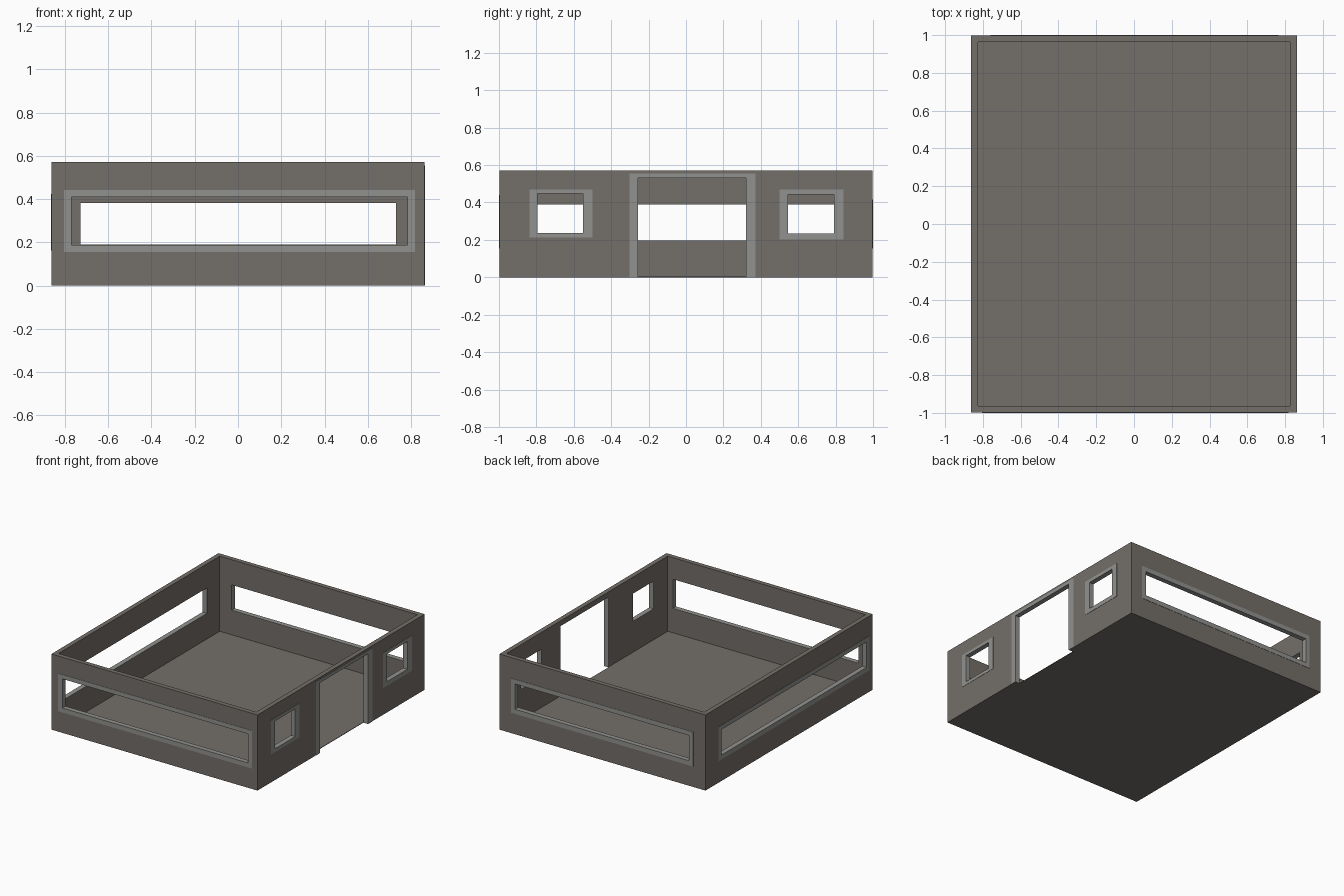
import bpy, bmesh

if "Cube" in bpy.data.objects:
    bpy.data.objects.remove(bpy.data.objects["Cube"])

X, Y, H = 0.862, 0.998, 0.572   # outer wall planes and height
T = 0.035                       # wall thickness
FLOOR = 0.004                   # floor slab thickness
P = 0.002                       # frame projection
L = 0.002                       # frame lining thickness


def material(name, rgb):
    m = bpy.data.materials.new(name)
    m.diffuse_color = (*rgb, 1)
    m.use_nodes = True
    m.node_tree.nodes["Principled BSDF"].inputs["Base Color"].default_value = m.diffuse_color
    return m


STONE = material("warm grey wall", (0.174, 0.156, 0.141))
TRIM = material("pale grey trim", (0.285, 0.290, 0.275))


def finish(name, bm, mat):
    bmesh.ops.recalc_face_normals(bm, faces=bm.faces[:])
    me = bpy.data.meshes.new(name)
    bm.to_mesh(me)
    bm.free()
    me.materials.append(mat)
    ob = bpy.data.objects.new(name, me)
    bpy.context.collection.objects.link(ob)
    return ob


def add_box(bm, lo, hi):
    verts = bmesh.ops.create_cube(bm, size=1)["verts"]
    for v in verts:
        for i in range(3):
            v.co[i] = (lo[i] + hi[i]) / 2 + v.co[i] * (hi[i] - lo[i])


def on_wall(side, u, z, d):
    """Point on a wall: u along it, z up, d outward from its face."""
    if side in ("front", "back"):
        return (u, (Y + d) * (1 if side == "back" else -1), z)
    return ((X + d) * (1 if side == "right" else -1), u, z)


# Openings: name, wall, inner rectangle, outer frame rectangle (u0, u1, z0, z1)
openings = [
    ("front_window", "front", (-0.769, 0.783, 0.189, 0.409), (-0.804, 0.817, 0.155, 0.441)),
    ("back_window", "back", (-0.727, 0.730, 0.190, 0.381), (-0.760, 0.765, 0.155, 0.415)),
    ("left_window", "left", (-0.925, 0.810, 0.198, 0.390), (-0.960, 0.845, 0.163, 0.423)),
    ("right_window_near", "right", (-0.794, -0.550, 0.238, 0.447), (-0.837, -0.500, 0.213, 0.470)),
    ("right_window_far", "right", (0.545, 0.791, 0.235, 0.444), (0.500, 0.842, 0.203, 0.470)),
    ("doorway", "right", (-0.257, 0.321, 0.0, 0.532), (-0.302, 0.372, 0.0, 0.556)),
]


def frame(name, side, inner, outer, door):
    """Trim with an L section: flat flange outside, lining through the wall."""
    grown = (inner[0] - L, inner[1] + L, inner[2] - (0 if door else L), inner[3] + L)
    section = [(outer, 0), (outer, P), (inner, P), (inner, -T), (grown, -T), (grown, 0)]
    corners = [(0, 2), (0, 3), (1, 3), (1, 2)]
    bm = bmesh.new()
    rings = [[bm.verts.new(on_wall(side, r[a], r[b], d)) for r, d in section]
             for a, b in corners]
    n = len(section)
    for i in range(3 if door else 4):
        a, b = rings[i], rings[(i + 1) % 4]
        for k in range(n):
            bm.faces.new((a[k], a[(k + 1) % n], b[(k + 1) % n], b[k]))
    if door:
        for ring in (rings[0], rings[3]):
            bm.faces.new(ring)
    finish(name + "_frame", bm, TRIM)


# Walls and floor: one solid block to be hollowed
bm = bmesh.new()
add_box(bm, (-X, -Y, 0), (X, Y, H))
shell = finish("walls_and_floor", bm, STONE)

# Cutters: room space and all openings
bm = bmesh.new()
add_box(bm, (-X + T, -Y + T, FLOOR), (X - T, Y - T, H + 0.1))
room = finish("room_cutter", bm, STONE)

bm = bmesh.new()
for name, side, inner, outer in openings:
    door = name == "doorway"
    z0 = -0.05 if door else inner[2] - L
    a = on_wall(side, inner[0] - L, z0, -T - 0.002)
    b = on_wall(side, inner[1] + L, inner[3] + L, 0.05)
    add_box(bm, [min(p) for p in zip(a, b)], [max(p) for p in zip(a, b)])
    frame(name, side, inner, outer, door)
holes = finish("opening_cutter", bm, STONE)

bpy.context.view_layer.objects.active = shell
for cutter in (room, holes):
    mod = shell.modifiers.new("cut", "BOOLEAN")
    mod.operation = "DIFFERENCE"
    mod.solver = "EXACT"
    mod.object = cutter
    cutter.hide_render = True
    bpy.ops.object.modifier_apply(modifier=mod.name)
for cutter in (room, holes):
    bpy.data.objects.remove(cutter)
